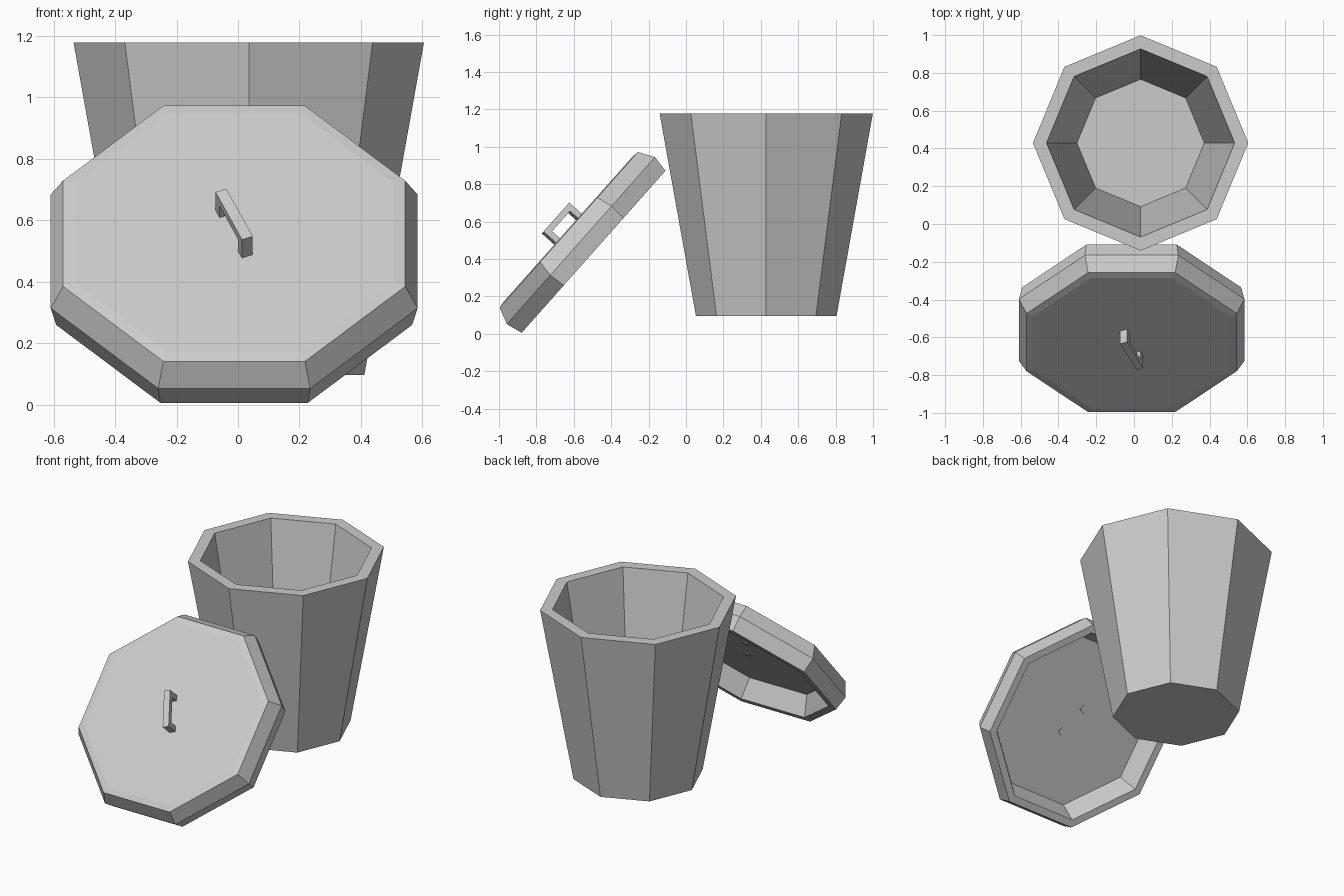
import bpy
import bmesh
import math
from mathutils import Matrix

cube = bpy.data.objects.get("Cube")
if cube:
    bpy.data.objects.remove(cube, do_unlink=True)

SIDES = 8

# One plain grey for everything
grey = bpy.data.materials.new("plain_grey")
grey.use_nodes = True
colour = (0.6, 0.6, 0.6, 1)
grey.diffuse_color = colour
bsdf = next(n for n in grey.node_tree.nodes if n.type == 'BSDF_PRINCIPLED')
bsdf.inputs["Base Color"].default_value = colour


def finish(name, bm, matrix):
    bmesh.ops.recalc_face_normals(bm, faces=bm.faces)
    mesh = bpy.data.meshes.new(name)
    bm.to_mesh(mesh)
    bm.free()
    mesh.materials.append(grey)
    obj = bpy.data.objects.new(name, mesh)
    obj.matrix_world = matrix
    bpy.context.collection.objects.link(obj)
    return obj


def lathe(name, profile, matrix):
    """Loft octagon rings given as (radius, height), capped at both ends."""
    bm = bmesh.new()
    rings = []
    for radius, height in profile:
        angles = [math.tau * i / SIDES for i in range(SIDES)]
        rings.append([bm.verts.new((radius * math.cos(a), radius * math.sin(a), height))
                      for a in angles])
    for low, high in zip(rings, rings[1:]):
        for i in range(SIDES):
            j = (i + 1) % SIDES
            bm.faces.new((low[i], low[j], high[j], high[i]))
    bm.faces.new(rings[0])
    bm.faces.new(rings[-1])
    return finish(name, bm, matrix)


# Open tapered bin: outside, rim, inside wall, floor
lathe("bin_body",
      [(0.376, 0.096), (0.57, 1.178), (0.498, 1.178), (0.337, 0.22)],
      Matrix.Translation((0.035, 0.429, 0)))

# Lid leaning against the bin, hollow underneath
lean = (Matrix.Translation((-0.0125, 0, 0))
        @ Matrix.Rotation(math.radians(48.4), 4, 'X')
        @ Matrix.Rotation(math.radians(22.5), 4, 'Z'))
lathe("lid",
      [(0.523, 0.78), (0.58, 0.661), (0.627, 0.661),
       (0.646, 0.751), (0.602, 0.838), (0.563, 0.843)],
      lean)

# Lid handle: a U-shaped profile extruded across its width
half, leg, width = 0.112, 0.034, 0.038
foot, under, top = 0.775, 0.9, 0.933
outline = [(-half, foot), (-half, top), (half, top), (half, foot),
           (half - leg, foot), (half - leg, under),
           (leg - half, under), (leg - half, foot)]
bm = bmesh.new()
face = bm.faces.new([bm.verts.new((-width / 2, y, z)) for y, z in outline])
side = bmesh.ops.extrude_face_region(bm, geom=[face])
bmesh.ops.translate(bm, vec=(width, 0, 0),
                    verts=[g for g in side["geom"] if isinstance(g, bmesh.types.BMVert)])
finish("lid_handle", bm, lean)
